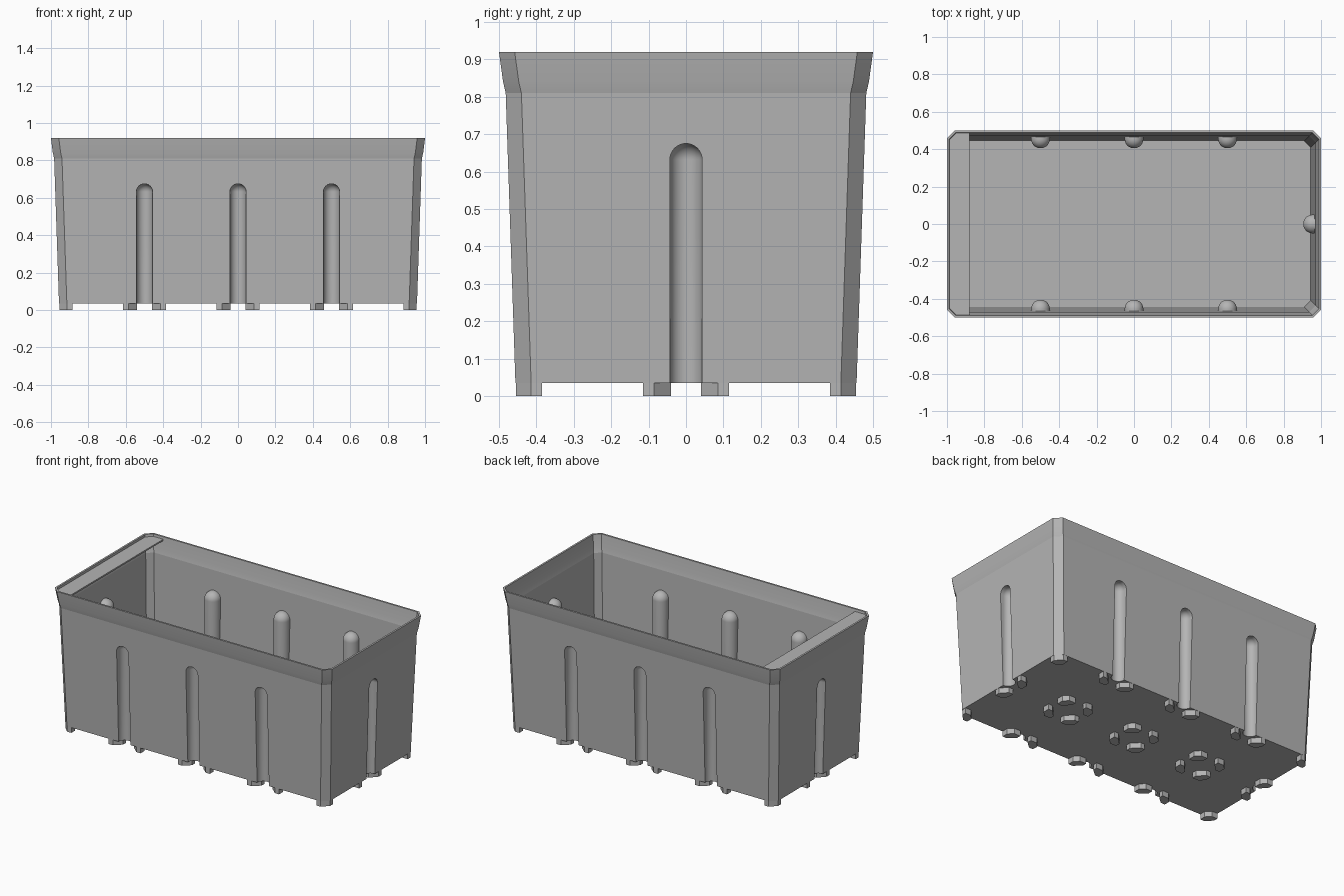
import bpy
import bmesh
from math import sin, cos, pi, radians
from mathutils import Vector

cube = bpy.data.objects.get("Cube")
if cube:
    bpy.data.objects.remove(cube, do_unlink=True)

grey = bpy.data.materials.new("mid_grey")
grey.use_nodes = True
grey.diffuse_color = (0.46, 0.46, 0.46, 1)
grey.node_tree.nodes["Principled BSDF"].inputs["Base Color"].default_value = grey.diffuse_color

FLOOR = 0.035          # underside of the floor
WALL = 0.012


def make_object(name, bm):
    bmesh.ops.recalc_face_normals(bm, faces=bm.faces)
    mesh = bpy.data.meshes.new(name)
    bm.to_mesh(mesh)
    bm.free()
    mesh.materials.append(grey)
    obj = bpy.data.objects.new(name, mesh)
    bpy.context.collection.objects.link(obj)
    return obj


def loft(name, levels, inset=0.0):
    """Stack of chamfered rectangles given as (half x, half y, z)."""
    bm = bmesh.new()
    rings = []
    for hx, hy, z in levels:
        hx, hy, c = hx - inset, hy - inset, 0.042 - inset * 0.6
        pts = []
        for sx, sy in ((1, 1), (-1, 1), (-1, -1), (1, -1)):
            pair = [(sx * hx, sy * (hy - c)), (sx * (hx - c), sy * hy)]
            pts += pair if sx * sy > 0 else pair[::-1]
        rings.append([bm.verts.new((x, y, z)) for x, y in pts])
    for low, high in zip(rings, rings[1:]):
        for i in range(8):
            j = (i + 1) % 8
            bm.faces.new((low[i], low[j], high[j], high[i]))
    bm.faces.new(rings[0][::-1])
    bm.faces.new(rings[-1])
    return make_object(name, bm)


def add_prism(bm, outline, z0, z1):
    bottom = [bm.verts.new((x, y, z0)) for x, y in outline]
    top = [bm.verts.new((x, y, z1)) for x, y in outline]
    n = len(outline)
    bm.faces.new(bottom[::-1])
    bm.faces.new(top)
    for i in range(n):
        j = (i + 1) % n
        bm.faces.new((bottom[i], bottom[j], top[j], top[i]))


# Flute positions with their outward directions
flutes = [(x, s * 0.455, 0, s) for x in (-0.5, 0, 0.5) for s in (-1, 1)]
flutes += [(s * 0.955, 0, s, 0) for s in (-1, 1)]


def flute_cutter(name, radius):
    """Round-topped vertical slots, open to the outside."""
    bm = bmesh.new()
    for x, y, dx, dy in flutes:
        verts = []
        for reach in (0, 0.12):
            center = Vector((x + dx * reach, y + dy * reach, 0.632))
            for i in range(48):
                a = 2 * pi * i / 48
                side = Vector((cos(a), sin(a), 0)) * radius
                verts.append(bm.verts.new((center.x + side.x, center.y + side.y, -0.1)))
                for k in range(12):
                    b = pi / 2 * k / 12
                    verts.append(bm.verts.new(center + side * cos(b) + Vector((0, 0, radius * sin(b)))))
            verts.append(bm.verts.new(center + Vector((0, 0, radius))))
        bmesh.ops.convex_hull(bm, input=verts)
    loose = [v for v in bm.verts if not v.link_faces]
    bmesh.ops.delete(bm, geom=loose, context='VERTS')
    obj = make_object(name, bm)
    obj.hide_render = True
    return obj


def subtract(target, cutter):
    mod = target.modifiers.new("cut", 'BOOLEAN')
    mod.operation = 'DIFFERENCE'
    mod.solver = 'EXACT'
    mod.object = cutter
    bpy.context.view_layer.objects.active = target
    bpy.ops.object.modifier_apply(modifier=mod.name)
    bpy.data.objects.remove(cutter, do_unlink=True)


# Tapered box with a flared rim, hollowed around the flutes
outer = [(0.957, 0.456, FLOOR), (0.983, 0.482, 0.81), (0.99, 0.489, 0.84), (1.0, 0.5, 0.92)]
inner = [(0.957, 0.456, FLOOR + 0.012)] + outer[1:-1] + [(1.0, 0.5, 0.92), (1.0, 0.5, 1.0)]
box = loft("tapered_box", outer)
cavity = loft("cavity", inner, WALL)
subtract(cavity, flute_cutter("flute_bulges", 0.05))
subtract(box, flute_cutter("flute_slots", 0.043))
subtract(box, cavity)
for poly in box.data.polygons:
    poly.material_index = 0
bpy.ops.object.select_all(action='DESELECT')
box.select_set(True)
bpy.context.view_layer.objects.active = box
bpy.ops.object.shade_smooth_by_angle(angle=radians(10))

# Ledge just under the rim at the right end
bm = bmesh.new()
add_prism(bm, [(-0.88, -0.486), (-0.88, 0.486), (-0.955, 0.486), (-0.988, 0.455),
               (-0.988, -0.455), (-0.955, -0.486)], 0.895, 0.905)
make_object("end_ledge", bm)

# Feet: hexagonal pads on the diagonals around every half-unit grid point
pad = [(0.04, 0.115), (0.085, 0.115), (0.115, 0.085),
       (0.115, 0.04), (0.085, 0.04), (0.04, 0.085)]
bm = bmesh.new()
for gx in (-1, -0.5, 0, 0.5, 1):
    for gy in (-0.5, 0, 0.5):
        for sx in (-1, 1):
            for sy in (-1, 1):
                if abs(gx + sx * 0.08) > 1 or abs(gy + sy * 0.08) > 0.5:
                    continue
                outline = [(max(-0.955, min(0.955, gx + sx * x)),
                            max(-0.455, min(0.455, gy + sy * y))) for x, y in pad]
                add_prism(bm, outline, 0, FLOOR + 0.003)
make_object("feet", bm)
